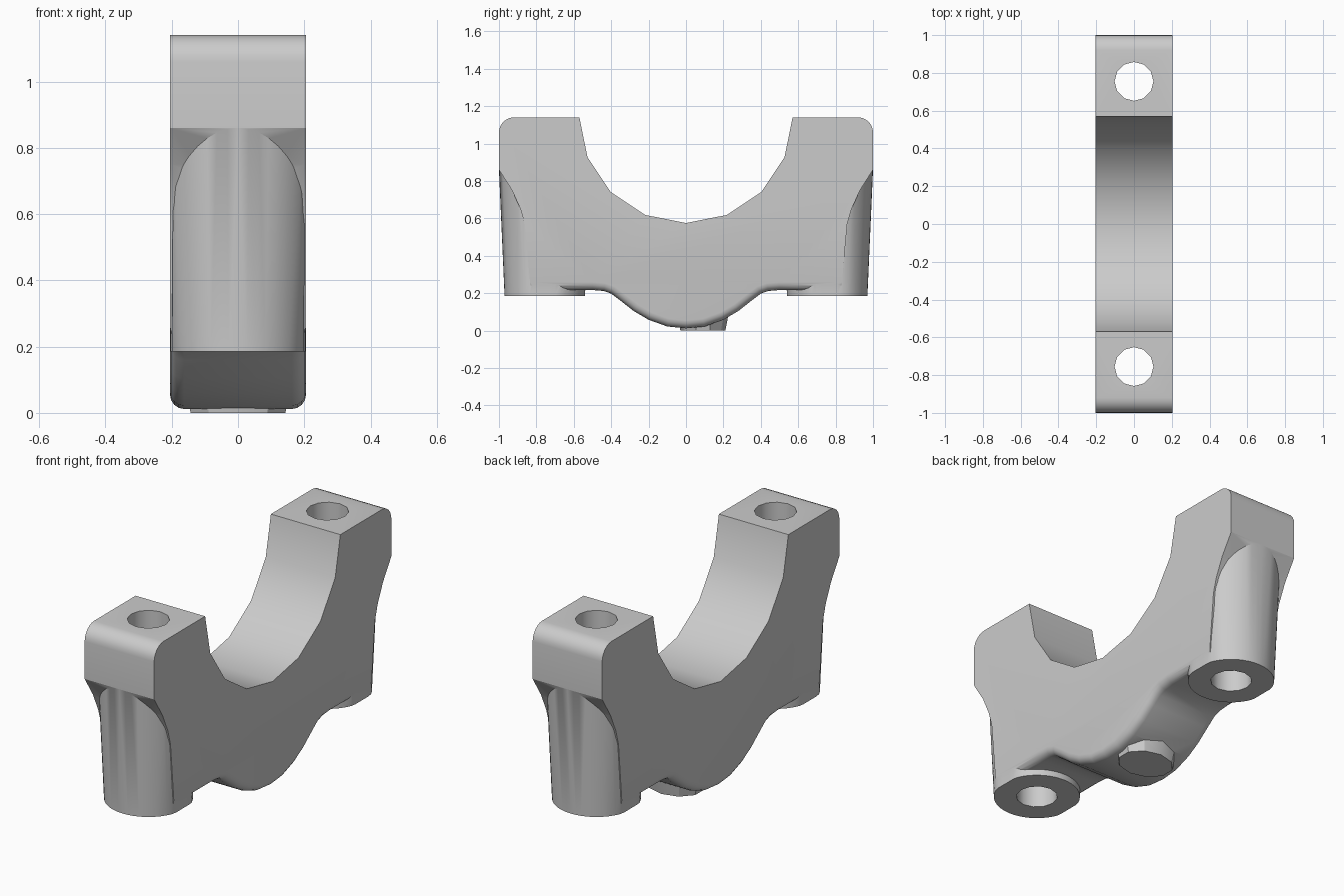
import bpy, bmesh, math

cube = bpy.data.objects.get("Cube")
if cube:
    bpy.data.objects.remove(cube, do_unlink=True)

HALF = 0.205      # half thickness of the cap
BOLT_Y = 0.755    # bolt axis distance
TOP = 1.14

metal = bpy.data.materials.new("cast grey metal")
metal.use_nodes = True
grey = (0.6, 0.6, 0.6, 1)
metal.diffuse_color = grey
metal.node_tree.nodes["Principled BSDF"].inputs["Base Color"].default_value = grey


def add_object(name, bm):
    bmesh.ops.recalc_face_normals(bm, faces=bm.faces[:])
    mesh = bpy.data.meshes.new(name)
    bm.to_mesh(mesh)
    bm.free()
    mesh.materials.append(metal)
    obj = bpy.data.objects.new(name, mesh)
    bpy.context.collection.objects.link(obj)
    return obj


def cone(name, y, z0, z1, r0, r1, sides, squash=1.0, limit=HALF - 0.002):
    """Upright cone between two heights, trimmed to the cap thickness."""
    bm = bmesh.new()
    bmesh.ops.create_cone(bm, cap_ends=True, segments=sides, radius1=r0, radius2=r1, depth=z1 - z0)
    for v in bm.verts:
        v.co.x = max(-limit, min(limit, v.co.x))
        v.co.y = v.co.y * squash + y
        v.co.z += (z0 + z1) / 2
    return add_object(name, bm)


def combine(base, tool, operation):
    mod = base.modifiers.new("combine", "BOOLEAN")
    mod.operation, mod.solver, mod.object = operation, "EXACT", tool
    bpy.context.view_layer.objects.active = base
    bpy.ops.object.modifier_apply(modifier=mod.name)
    bpy.data.objects.remove(tool, do_unlink=True)


# Half outline of the cap, from the bottom centre outwards and over the top
bottom = [(0, 0.012), (0.1, 0.022), (0.2, 0.058), (0.28, 0.105), (0.35, 0.16),
          (0.4, 0.198), (0.44, 0.212), (0.5, 0.217), (0.83, 0.217)]
side = [(0.862, 0.57), (0.885, 0.65), (0.93, 0.75), (1.0, 0.86)]
corner = [(0.92 + 0.08 * math.cos(a), 1.06 + 0.08 * math.sin(a))
          for a in [i * math.pi / 12 for i in range(7)]]
arch = [(0.57 * math.cos(a), TOP + 0.005 - 0.57 * math.sin(a))
        for a in [i * math.pi / 8 for i in range(1, 4)]]
half = bottom + side + corner + [(0.57, TOP)] + arch + [(0, 0.575)]
outline = half + [(-y, z) for y, z in reversed(half[1:-1])]

# Cap body, with rounded lower edges
bm = bmesh.new()
face = bm.faces.new([bm.verts.new((-HALF, y, z)) for y, z in outline])
swept = bmesh.ops.extrude_face_region(bm, geom=[face])["geom"]
bmesh.ops.translate(bm, vec=(2 * HALF, 0, 0),
                    verts=[g for g in swept if isinstance(g, bmesh.types.BMVert)])
bmesh.ops.recalc_face_normals(bm, faces=bm.faces[:])
lower = [e for e in bm.edges
         if all(v.co.z < 0.22 for v in e.verts)
         and abs(e.verts[0].co.x - e.verts[1].co.x) < 0.01]
bmesh.ops.bevel(bm, geom=lower, offset=0.042, segments=4, profile=0.5, affect="EDGES")
body = add_object("bearing_cap", bm)

# Tapered bolt bosses with through holes
for s in (-1, 1):
    combine(body, cone("bolt_boss", s * BOLT_Y, 0.185, 0.86, 0.215, 0.245, 48), "UNION")
for s in (-1, 1):
    combine(body, cone("bolt_hole", s * BOLT_Y, 0, 1.3, 0.103, 0.103, 12), "DIFFERENCE")

# Small flat pad under the saddle
combine(body, cone("casting_pad", 0.09, 0, 0.08, 0.15, 0.17, 10, squash=0.8), "UNION")

bpy.ops.object.select_all(action="DESELECT")
body.select_set(True)
bpy.context.view_layer.objects.active = body
bpy.ops.object.shade_smooth_by_angle(angle=math.radians(32))
